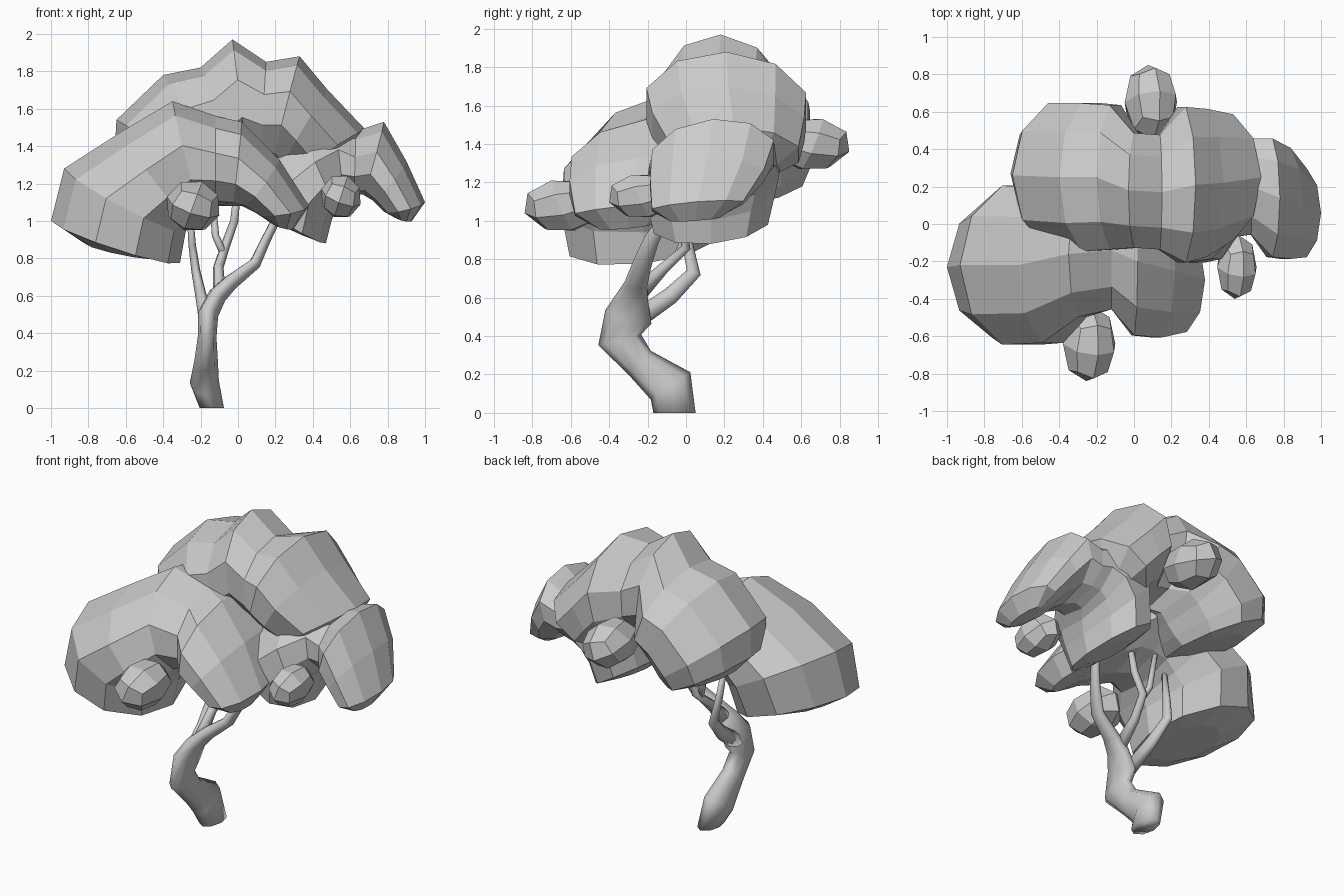
import bpy, bmesh, math
from mathutils import Vector, Matrix


def add_object(name, bm, smooth=False):
    me = bpy.data.meshes.new(name)
    bm.to_mesh(me)
    bm.free()
    for p in me.polygons:
        p.use_smooth = smooth
    ob = bpy.data.objects.new(name, me)
    bpy.context.collection.objects.link(ob)
    return ob


def loft(name, rings, smooth=False):
    """Skin a list of equal-length point rings and close both ends."""
    bm = bmesh.new()
    vr = [[bm.verts.new(p) for p in ring] for ring in rings]
    n = len(vr[0])
    for a, b in zip(vr, vr[1:]):
        for i in range(n):
            bm.faces.new((a[i], a[(i + 1) % n], b[(i + 1) % n], b[i]))
    bm.faces.new(vr[0][::-1])
    bm.faces.new(vr[-1])
    bmesh.ops.recalc_face_normals(bm, faces=bm.faces[:])
    return add_object(name, bm, smooth)


def arch(name, sections, shear, sides=10):
    """Arched leaf cloud. Section: outer x,z, inner x,z, centre y, half depth."""
    rings = []
    for xo, zo, xi, zi, yc, hy in sections:
        ring = []
        for i in range(sides):
            a = 2 * math.pi * i / sides
            t = 0.5 + 0.5 * math.cos(a)
            s = 1.04 * math.sin(a)
            ring.append((xi + (xo - xi) * t, yc + hy * s,
                         zi + (zo - zi) * t + shear * hy * s))
        rings.append(ring)
    return loft(name, rings)


def tube(name, path, sides=8):
    """Limb. Path point: x, y, z, half width x, half width along the bend."""
    pts = [Vector(p[:3]) for p in path]
    rings = []
    for k, p in enumerate(path):
        t = (pts[min(k + 1, len(pts) - 1)] - pts[max(k - 1, 0)]).normalized()
        if k == 0 and p[2] == 0:
            t = Vector((0, 0, 1))
        u = (Vector((1, 0, 0)) - t * t.x).normalized()
        v = t.cross(u)
        rings.append([pts[k] + u * p[3] * math.cos(2 * math.pi * i / sides)
                      + v * p[4] * math.sin(2 * math.pi * i / sides)
                      for i in range(sides)])
    return loft(name, rings, True)


def tuft(name, loc, half, tilt):
    """Small faceted leaf ball: a rounded, once-divided cube fitted to a box."""
    bm = bmesh.new()
    bmesh.ops.create_cube(bm, size=2)
    bmesh.ops.subdivide_edges(bm, edges=bm.edges[:], cuts=1, use_grid_fill=True)
    rot = Matrix.Rotation(math.radians(20), 3, 'Y') @ Matrix.Rotation(tilt, 3, 'X')
    for v in bm.verts:
        v.co = rot @ v.co.normalized()
    for k in range(3):
        m = max(abs(v.co[k]) for v in bm.verts)
        for v in bm.verts:
            v.co[k] = loc[k] + v.co[k] / m * half[k]
    return add_object(name, bm)


# Rear upper leaf cloud
arch("foliage_rear", [
    (-.55, 1.24, -.25, 1.13, .28, .20), (-.66, 1.36, -.15, 1.10, .27, .34),
    (-.65, 1.54, -.10, 1.15, .26, .39), (-.40, 1.78, -.05, 1.22, .25, .40),
    (-.20, 1.82, .00, 1.28, .25, .39), (-.03, 1.97, .05, 1.32, .18, .31),
    (.15, 1.85, .12, 1.32, .17, .31), (.33, 1.88, .18, 1.30, .21, .42),
    (.48, 1.70, .22, 1.27, .22, .40), (.68, 1.49, .25, 1.22, .25, .34),
    (.60, 1.33, .35, 1.20, .26, .20)], -.03)

# Front left leaf cloud
arch("foliage_front", [
    (-.82, .88, -.42, .80, -.26, .22), (-1.0, 1.00, -.31, .775, -.23, .38),
    (-.93, 1.28, -.28, .94, -.22, .43), (-.62, 1.48, -.25, 1.0, -.22, .42),
    (-.35, 1.64, -.20, 1.05, -.16, .34), (-.12, 1.56, -.12, 1.08, -.14, .32),
    (.02, 1.53, -.03, 1.08, -.20, .40), (.22, 1.33, .02, 1.08, -.25, .36),
    (.38, 1.08, .10, 1.04, -.30, .28), (.30, .96, .18, .99, -.30, .15)], .1)

# Right leaf cloud
arch("foliage_right", [
    (.20, 1.0, .42, .90, .13, .15), (.10, 1.10, .47, .88, .13, .30),
    (.15, 1.35, .50, 1.0, .13, .34), (.35, 1.48, .53, 1.08, .15, .34),
    (.52, 1.55, .57, 1.12, .20, .27), (.63, 1.48, .62, 1.14, .20, .26),
    (.78, 1.53, .67, 1.14, .14, .32), (.90, 1.32, .72, 1.11, .11, .30),
    (1.0, 1.10, .78, 1.05, .06, .24), (.93, 1.0, .84, 1.02, .05, .13)], .08)

# Small leaf tufts tucked under each arch
tuft("tuft_front", (-.24, -.64, 1.08), (.14, .20, .13), .3)
tuft("tuft_right", (.55, -.23, 1.13), (.105, .17, .11), .3)
tuft("tuft_rear", (.09, .65, 1.40), (.14, .20, .13), -.3)

# Leaning trunk running into the right-hand branch
tube("trunk", [
    (-.14, -.06, 0, .065, .11), (-.18, -.08, .14, .078, .125),
    (-.17, -.24, .26, .062, .085), (-.165, -.345, .38, .05, .115),
    (-.16, -.30, .50, .055, .125), (-.11, -.28, .60, .05, .085),
    (-.04, -.26, .67, .042, .06), (.09, -.23, .77, .032, .05),
    (.15, -.18, .90, .026, .04), (.20, -.12, 1.0, .024, .03),
    (.22, -.08, 1.12, .018, .02)])

# Other branches reaching into the leaf clouds
tube("branch_middle", [
    (-.10, -.27, .60, .035, .05), (-.105, -.12, .75, .028, .03),
    (-.07, 0, .86, .025, .025), (-.02, -.02, 1.0, .022, .022),
    (0, -.04, 1.2, .018, .018)])
tube("branch_middle_fork", [
    (-.08, -.04, .83, .02, .02), (-.12, .0, .92, .02, .02),
    (-.14, .03, 1.15, .015, .015)])
tube("branch_left", [
    (-.17, -.28, .47, .04, .05), (-.20, -.08, .61, .03, .045),
    (-.225, .04, .73, .024, .038), (-.245, .01, .87, .02, .028),
    (-.26, -.03, 1.08, .016, .018)])
